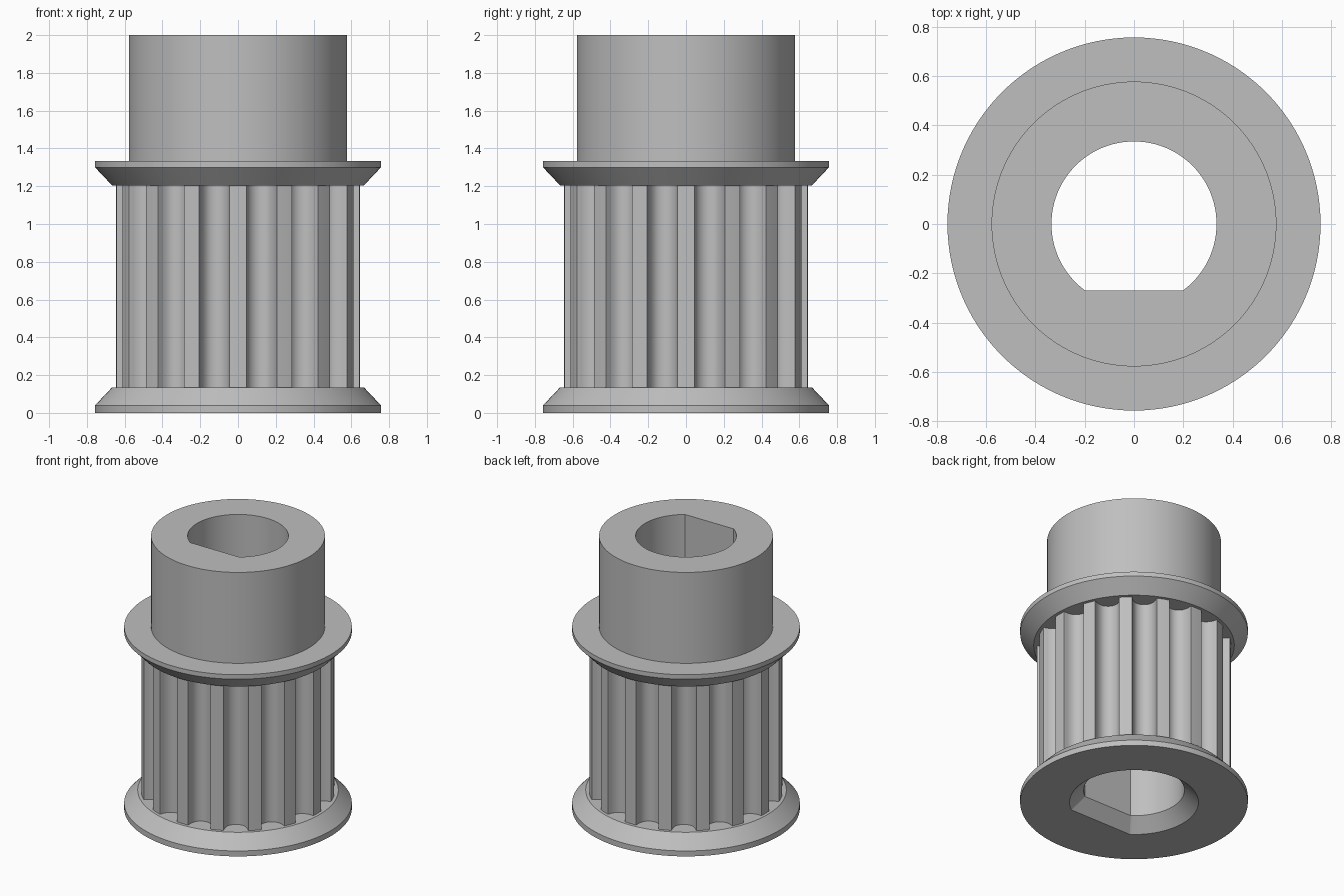
import bpy
import bmesh
from math import atan2, cos, hypot, pi, radians, sin, asin

cube = bpy.data.objects.get("Cube")
if cube:
    bpy.data.objects.remove(cube, do_unlink=True)

metal = bpy.data.materials.new("light grey metal")
metal.use_nodes = True
GREY = (0.52, 0.52, 0.52, 1)
metal.diffuse_color = GREY
metal.node_tree.nodes["Principled BSDF"].inputs["Base Color"].default_value = GREY

TEETH, TIP_RADIUS = 16, 0.645
BORE, FLAT = 0.335, 0.27
CHAMFER = 1.28


def loft(name, rings):
    """Bridge a series of (outline, z) rings into an open shell."""
    bm = bmesh.new()
    loops = [[bm.verts.new((x, y, z)) for x, y in outline] for outline, z in rings]
    for a, b in zip(loops, loops[1:]):
        n = len(a)
        for i in range(n):
            j = (i + 1) % n
            bm.faces.new((a[i], a[j], b[j], b[i]))
    mesh = bpy.data.meshes.new(name)
    bm.to_mesh(mesh)
    bm.free()
    mesh.materials.append(metal)
    obj = bpy.data.objects.new(name, mesh)
    bpy.context.collection.objects.link(obj)
    bpy.ops.object.select_all(action="DESELECT")
    obj.select_set(True)
    bpy.context.view_layer.objects.active = obj
    bpy.ops.object.shade_smooth_by_angle(angle=radians(30))
    return obj


# Shared angles, with exact stops at the corners of the bore flat
corner = asin(FLAT / BORE)
angles = sorted([2 * pi * i / 120 for i in range(120)] + [pi + corner, 2 * pi - corner])


def circle(r):
    return [(r * cos(a), r * sin(a)) for a in angles]


def d_shape(scale=1.0):
    points = []
    for a in angles:
        r = BORE
        if sin(a) < 0:
            r = min(r, FLAT / -sin(a))
        points.append((scale * r * cos(a), scale * r * sin(a)))
    return points


def toothed_outline():
    # Half of one rounded groove as (half width, depth)
    half = [(0.083, 0), (0.079, 0.017), (0.077, 0.032), (0.073, 0.046), (0.067, 0.059),
            (0.060, 0.072), (0.048, 0.085), (0.033, 0.094), (0.017, 0.10)]
    groove = [(-w, d) for w, d in half] + [(0, 0.102)] + half[::-1]
    points = []
    for t in range(TEETH):
        centre = 2 * pi * (t + 0.5) / TEETH
        for w, d in groove:
            r = TIP_RADIUS if d == 0 else hypot(w, TIP_RADIUS - d)
            a = centre + atan2(w, TIP_RADIUS - d)
            points.append((r * cos(a), r * sin(a)))
        land = 2 * pi * (t + 1) / TEETH
        points.append((TIP_RADIUS * cos(land), TIP_RADIUS * sin(land)))
    return points


# Belt flanges
loft("bottom_flange", [(d_shape(CHAMFER), 0), (circle(0.757), 0), (circle(0.757), 0.04),
                       (circle(0.667), 0.135), (circle(0.53), 0.135)])
loft("top_flange", [(circle(0.53), 1.205), (circle(0.667), 1.205), (circle(0.757), 1.3),
                    (circle(0.757), 1.333), (circle(0.578), 1.333)])

# Toothed barrel between the flanges
teeth = toothed_outline()
loft("toothed_barrel", [(teeth, 0.135), (teeth, 1.205)])

# Hub and its flatted bore, chamfered at the bottom
loft("hub", [(circle(0.578), 1.333), (circle(0.578), 2), (d_shape(), 2)])
loft("shaft_bore", [(d_shape(), 2), (d_shape(), 0.09), (d_shape(CHAMFER), 0)])
